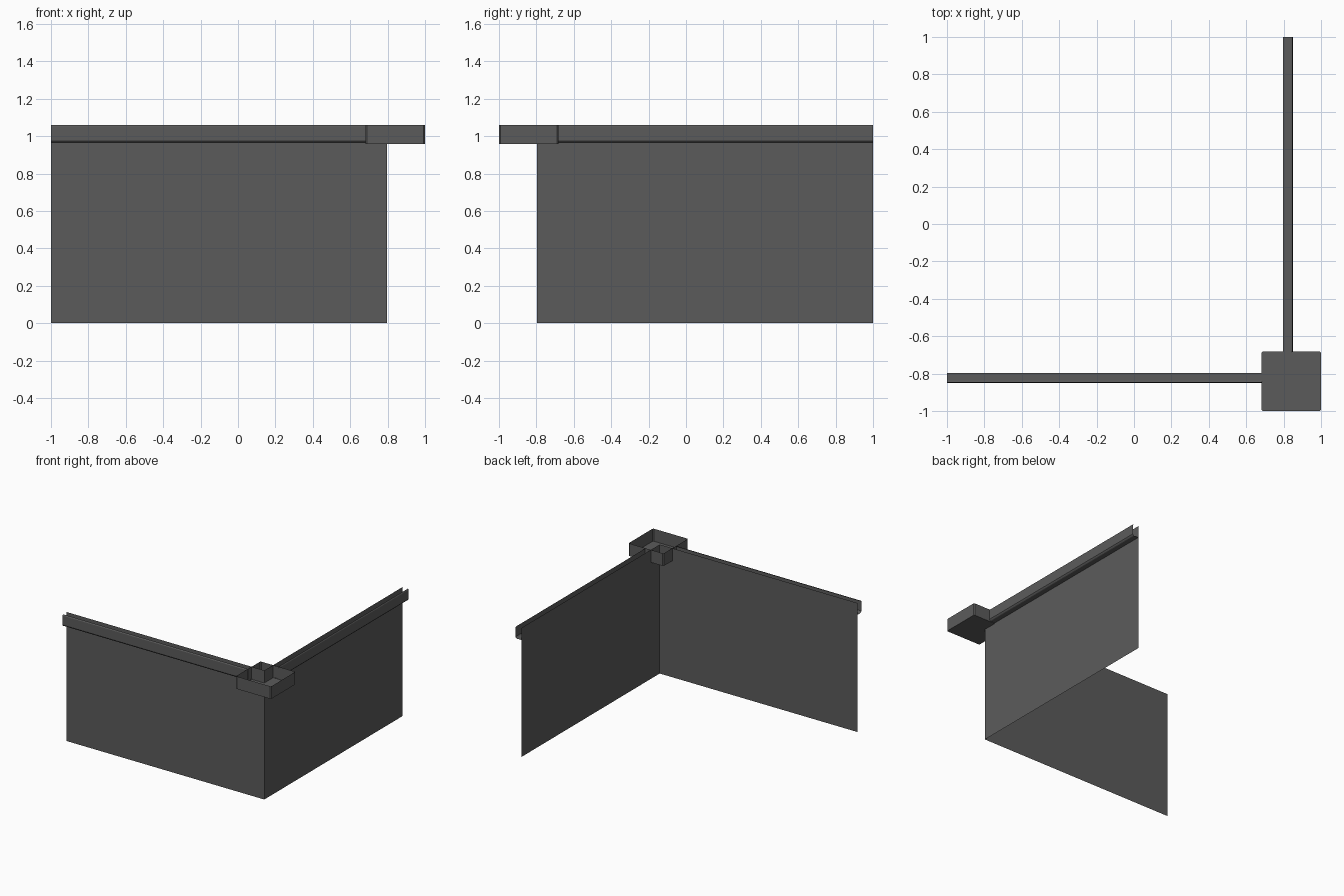
import bpy, bmesh

if "Cube" in bpy.data.objects:
    bpy.data.objects.remove(bpy.data.objects["Cube"])

grey = bpy.data.materials.new("dark_grey")
grey.diffuse_color = (0.105, 0.105, 0.105, 1)
grey.use_nodes = True
grey.node_tree.nodes["Principled BSDF"].inputs["Base Color"].default_value = grey.diffuse_color

TOP, LOW = 1.06, 0.957
WALL = 0.797          # distance of both wall faces from the centre


def make(name, verts, faces):
    me = bpy.data.meshes.new(name)
    me.from_pydata(verts, [], faces)
    me.materials.append(grey)
    ob = bpy.data.objects.new(name, me)
    bpy.context.collection.objects.link(ob)
    bm = bmesh.new()
    bm.from_mesh(me)
    bmesh.ops.recalc_face_normals(bm, faces=bm.faces)
    bm.to_mesh(me)
    bm.free()
    return ob


def front(along, out, z):
    """Point on the front run: along x, outward is -y."""
    return (along, -out, z)


def side(along, out, z):
    """Mirror of the front run across the corner diagonal."""
    return (out, -along, z)


def sweep(name, place, profile, start, end):
    """Sheet made by sweeping an open (out, z) profile along a run."""
    n = len(profile)
    verts = [place(a, o, z) for a in (start, end) for o, z in profile]
    faces = [(i, i + 1, n + i + 1, n + i) for i in range(n - 1)]
    return make(name, verts, faces)


# Open gutter channel with small chamfers on the outer face
gutter = [(WALL, TOP), (WALL, LOW + 0.005), (0.838, LOW + 0.005),
          (0.843, LOW + 0.008), (0.85, LOW + 0.017),
          (0.85, TOP - 0.010), (0.845, TOP)]

for label, place in (("front", front), ("side", side)):
    # Thin wall, running up through the corner tray
    sweep(label + "_wall", place, [(WALL, 0), (WALL, TOP)], -1, WALL)
    sweep(label + "_gutter", place, gutter, -1, 0.684)

# Open-topped square tray at the corner, with slightly clipped corners
a, b, c = 0.682, 1.0, 0.007
ring = [(a + c, -b), (b - c, -b), (b, -b + c), (b, -a - c),
        (b - c, -a), (a + c, -a), (a, -a - c), (a, -b + c)]
n = len(ring)
verts = [(x, y, z) for z in (LOW, TOP) for x, y in ring]
faces = [(i, (i + 1) % n, n + (i + 1) % n, n + i) for i in range(n)]
faces.append(tuple(range(n)))
make("corner_tray", verts, faces)
